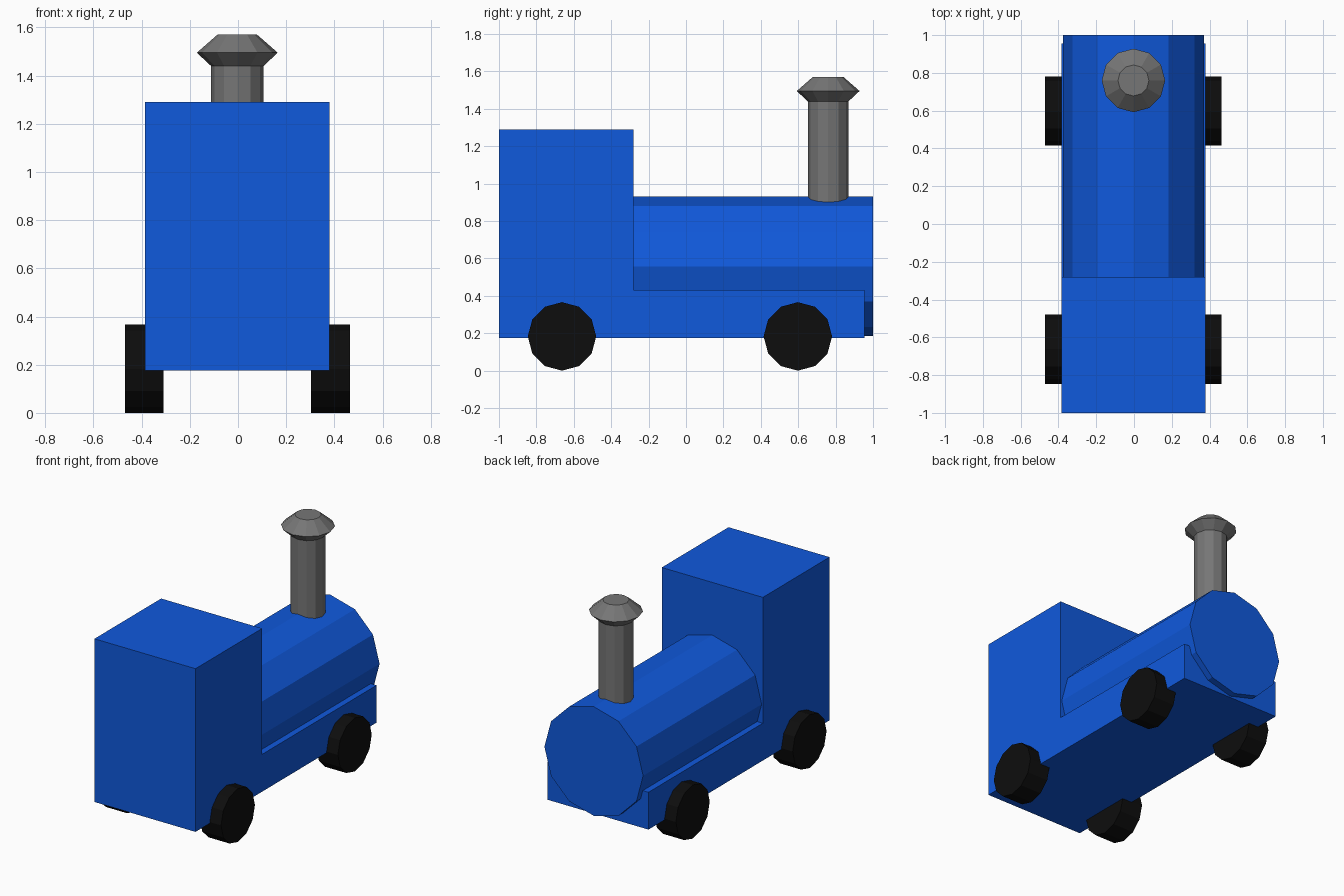
import bpy, bmesh, math

if "Cube" in bpy.data.objects:
    bpy.data.objects.remove(bpy.data.objects["Cube"])

CX = -0.003  # centre line of the train


def material(name, rgb):
    m = bpy.data.materials.new(name)
    m.diffuse_color = (*rgb, 1)
    m.use_nodes = True
    m.node_tree.nodes["Principled BSDF"].inputs["Base Color"].default_value = m.diffuse_color
    return m


blue = material("blue paint", (0.005, 0.1, 0.72))
grey = material("grey metal", (0.18, 0.18, 0.18))
black = material("black rubber", (0.004, 0.004, 0.004))


def make(name, rings, mat):
    """Capped flat-faced tube through equally long rings of points."""
    bm = bmesh.new()
    loops = [[bm.verts.new(p) for p in ring] for ring in rings]
    for a, b in zip(loops, loops[1:]):
        for i in range(len(a)):
            j = (i + 1) % len(a)
            bm.faces.new((a[i], a[j], b[j], b[i]))
    bm.faces.new(loops[0])
    bm.faces.new(loops[-1])
    bmesh.ops.recalc_face_normals(bm, faces=bm.faces)
    mesh = bpy.data.meshes.new(name)
    bm.to_mesh(mesh)
    bm.free()
    mesh.materials.append(mat)
    ob = bpy.data.objects.new(name, mesh)
    bpy.context.collection.objects.link(ob)
    return ob


def circle(r, n=12):
    return [(r * math.sin(2 * math.pi * i / n), r * math.cos(2 * math.pi * i / n))
            for i in range(n)]


# Cab and chassis: one L-shaped side profile
side = [(-1, .175), (.955, .175), (.955, .43), (-.28, .43), (-.28, 1.29), (-1, 1.29)]
make("cab_and_chassis", [[(CX + x, y, z) for y, z in side] for x in (-.382, .382)], blue)

# Boiler
make("boiler", [[(CX + x, y, .557 + z) for x, z in circle(.373)] for y in (-.285, 1)], blue)

# Wheels
for y0, end in ((-.663, "front"), (.598, "back")):
    for s, lr in ((-1, "left"), (1, "right")):
        make(f"{end}_{lr}_wheel",
             [[(CX + s * x, y0 + y, .183 + z) for y, z in circle(.183)] for x in (.307, .467)],
             black)

# Chimney with flared cap
profile = [(.109, .85), (.109, 1.44), (.168, 1.495), (.082, 1.57)]
make("chimney", [[(CX + x, .76 + y, z) for x, y in circle(r)] for r, z in profile], grey)
